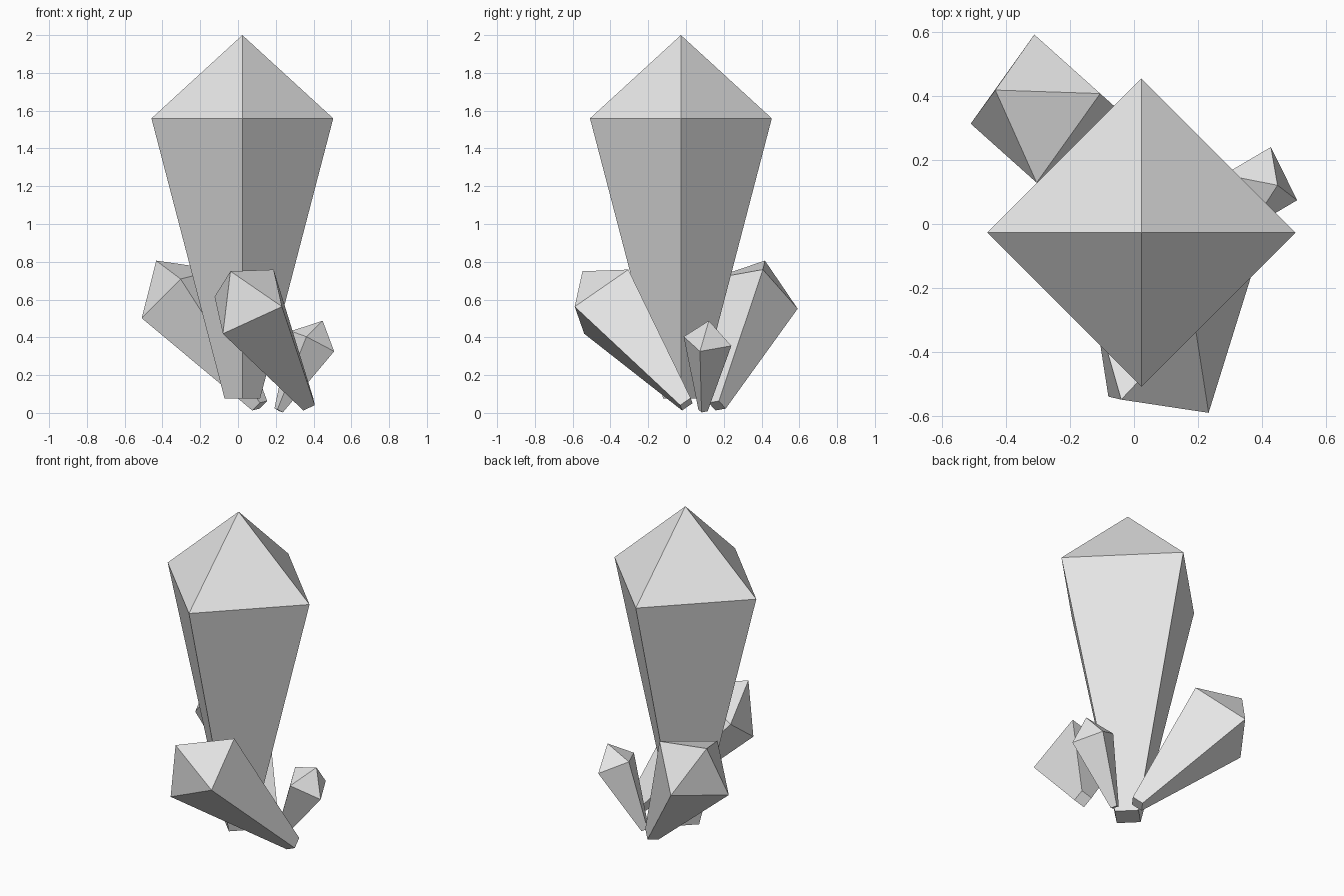
import bpy
import bmesh
from mathutils import Vector

if "Cube" in bpy.data.objects:
    bpy.data.objects.remove(bpy.data.objects["Cube"], do_unlink=True)

# Single pale grey crystal material
grey = bpy.data.materials.new("pale_grey")
grey.use_nodes = True
COLOUR = (0.8, 0.8, 0.8, 1)
grey.diffuse_color = COLOUR
grey.node_tree.nodes["Principled BSDF"].inputs["Base Color"].default_value = COLOUR

SHOULDER = 0.771   # where the widest ring sits along the axis
WIDTH = 0.25       # ring radius relative to length
TAPER = 0.195      # foot radius relative to ring radius


def crystal(name, foot, tip, corner):
    """Four-sided tapered crystal; corner is the direction of one edge."""
    foot, tip = Vector(foot), Vector(tip)
    axis = tip - foot
    n = axis.normalized()
    shoulder = foot + axis * SHOULDER
    u = Vector(corner) - shoulder
    u = (u - n * u.dot(n)).normalized()
    v = n.cross(u)
    radius = axis.length * WIDTH

    bm = bmesh.new()
    directions = (u, v, -u, -v)
    low = [bm.verts.new(foot + d * radius * TAPER) for d in directions]
    high = [bm.verts.new(shoulder + d * radius) for d in directions]
    peak = bm.verts.new(tip)
    bm.faces.new(low[::-1])
    for i in range(4):
        j = (i + 1) % 4
        bm.faces.new((low[i], low[j], high[j], high[i]))
        bm.faces.new((high[i], high[j], peak))
    mesh = bpy.data.meshes.new(name)
    bm.to_mesh(mesh)
    bm.free()
    mesh.materials.append(grey)
    obj = bpy.data.objects.new(name, mesh)
    bpy.context.collection.objects.link(obj)
    return obj


# Tall centre crystal and the three smaller ones leaning outwards
crystal("main_crystal", (0.023, -0.027, 0.075), (0.023, -0.027, 2), (0.503, -0.027, 1.56))
crystal("front_crystal", (0.372, 0.002, 0.046), (-0.04, -0.548, 0.75), (0.235, -0.588, 0.56))
crystal("back_crystal", (0.115, 0.165, 0.038), (-0.433, 0.418, 0.806), (-0.31, 0.59, 0.55))
crystal("left_crystal", (0.215, 0.09, 0.013), (0.448, 0.121, 0.488), (0.505, 0.075, 0.325))
